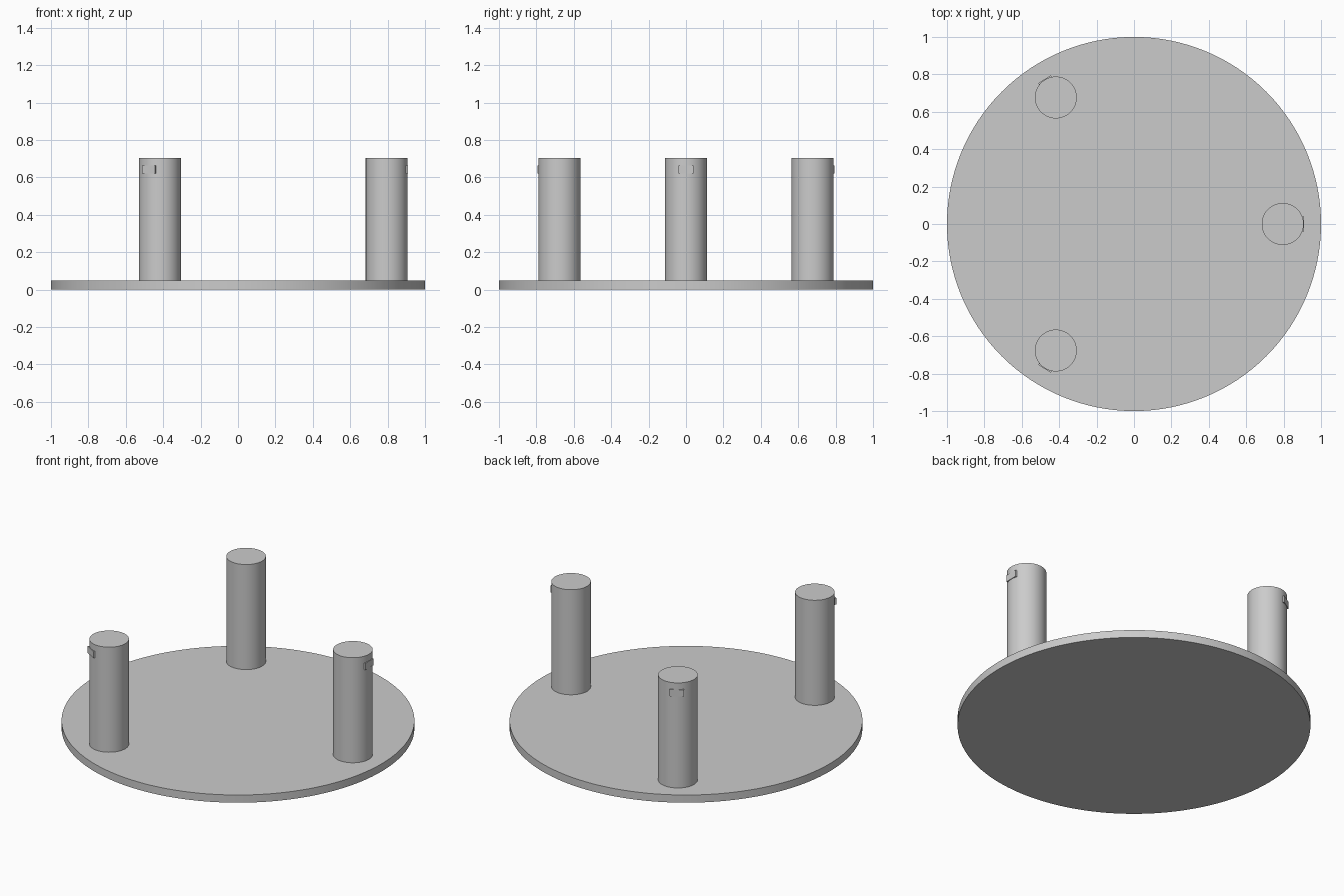
import bpy
from math import radians, cos, sin

cube = bpy.data.objects.get("Cube")
if cube:
    bpy.data.objects.remove(cube, do_unlink=True)

GREY = (0.6, 0.6, 0.6, 1.0)
grey = bpy.data.materials.new("plain grey")
grey.use_nodes = True
grey.diffuse_color = GREY
grey.node_tree.nodes["Principled BSDF"].inputs["Base Color"].default_value = GREY

PLATE_TOP = 0.048
POST_TOP = 0.705
POST_RADIUS = 0.112
POST_DISTANCE = 0.795
TAB_OUT = 0.91


def finish(name):
    obj = bpy.context.object
    obj.name = name
    obj.data.materials.append(grey)
    return obj


def cylinder(name, radius, bottom, top, x=0, y=0, sides=64):
    bpy.ops.mesh.primitive_cylinder_add(
        vertices=sides, radius=radius, depth=top - bottom,
        location=(x, y, (bottom + top) / 2))
    bpy.ops.object.shade_smooth_by_angle(angle=radians(30))
    return finish(name)


# Round base plate
cylinder("base_plate", 1.0, 0, PLATE_TOP, sides=128)

# Three posts, each with a small tab facing outward near the top
for side, degrees in (("left", 0), ("back_right", 121.7), ("front_right", -121.7)):
    a = radians(degrees)
    cylinder(side + "_post", POST_RADIUS, PLATE_TOP, POST_TOP,
             POST_DISTANCE * cos(a), POST_DISTANCE * sin(a))
    depth = 0.03
    reach = TAB_OUT - depth / 2
    bpy.ops.mesh.primitive_cube_add(
        size=1, location=(reach * cos(a), reach * sin(a), 0.643), rotation=(0, 0, a))
    tab = finish(side + "_tab")
    tab.scale = (depth, 0.08, 0.042)
